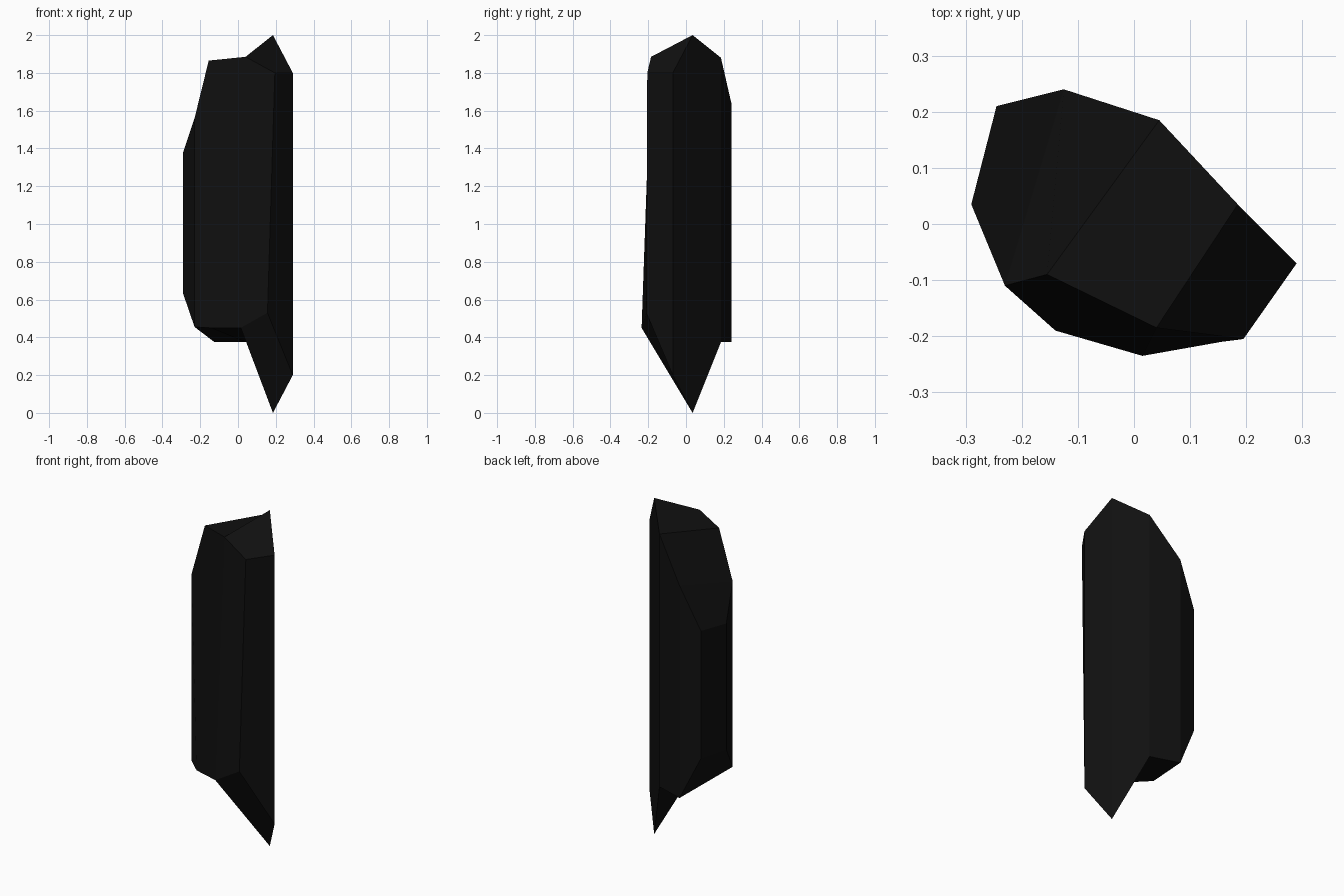
import bpy
import bmesh

if "Cube" in bpy.data.objects:
    bpy.data.objects.remove(bpy.data.objects["Cube"], do_unlink=True)

# Near-black stone material
stone = bpy.data.materials.new("black_stone")
stone.use_nodes = True
colour = (0.005, 0.005, 0.005, 1.0)
stone.diffuse_color = colour
stone.node_tree.nodes["Principled BSDF"].inputs["Base Color"].default_value = colour

# Long edges of the shard, in order around its outline: bottom point, top point
edges = [
    ((-0.29, 0.035, 0.63), (-0.29, 0.035, 1.38)),
    ((-0.245, 0.21, 0.63), (-0.245, 0.21, 1.39)),
    ((-0.125, 0.24, 0.375), (-0.125, 0.24, 1.64)),
    ((0.045, 0.185, 0.375), (0.045, 0.185, 1.88)),
    ((0.185, 0.035, 0), (0.185, 0.035, 2)),
    ((0.29, -0.07, 0.2), (0.29, -0.07, 1.8)),
    ((0.156, -0.21, 0.53), (0.195, -0.205, 1.8)),
    ((0.015, -0.235, 0.45), (0.04, -0.185, 1.885)),
    ((-0.14, -0.19, 0.45), (-0.155, -0.09, 1.865)),
    ((-0.23, -0.11, 0.455), (-0.23, -0.11, 1.56)),
]

bm = bmesh.new()
bottom = [bm.verts.new(b) for b, t in edges]
top = [bm.verts.new(t) for b, t in edges]
count = len(edges)

# Side facets
for i in range(count):
    j = (i + 1) % count
    bm.faces.new((bottom[i], bottom[j], top[j], top[i]))

# End facets: strips running across the outline from one side to the other
caps = [(0, 1, 2, 9), (2, 3, 8, 9), (3, 4, 7, 8), (4, 5, 6, 7)]
for ring in (bottom, top):
    for cap in caps:
        bm.faces.new([ring[k] for k in cap])

bmesh.ops.recalc_face_normals(bm, faces=bm.faces)
mesh = bpy.data.meshes.new("crystal_shard")
bm.to_mesh(mesh)
bm.free()
mesh.materials.append(stone)
shard = bpy.data.objects.new("crystal_shard", mesh)
bpy.context.collection.objects.link(shard)
